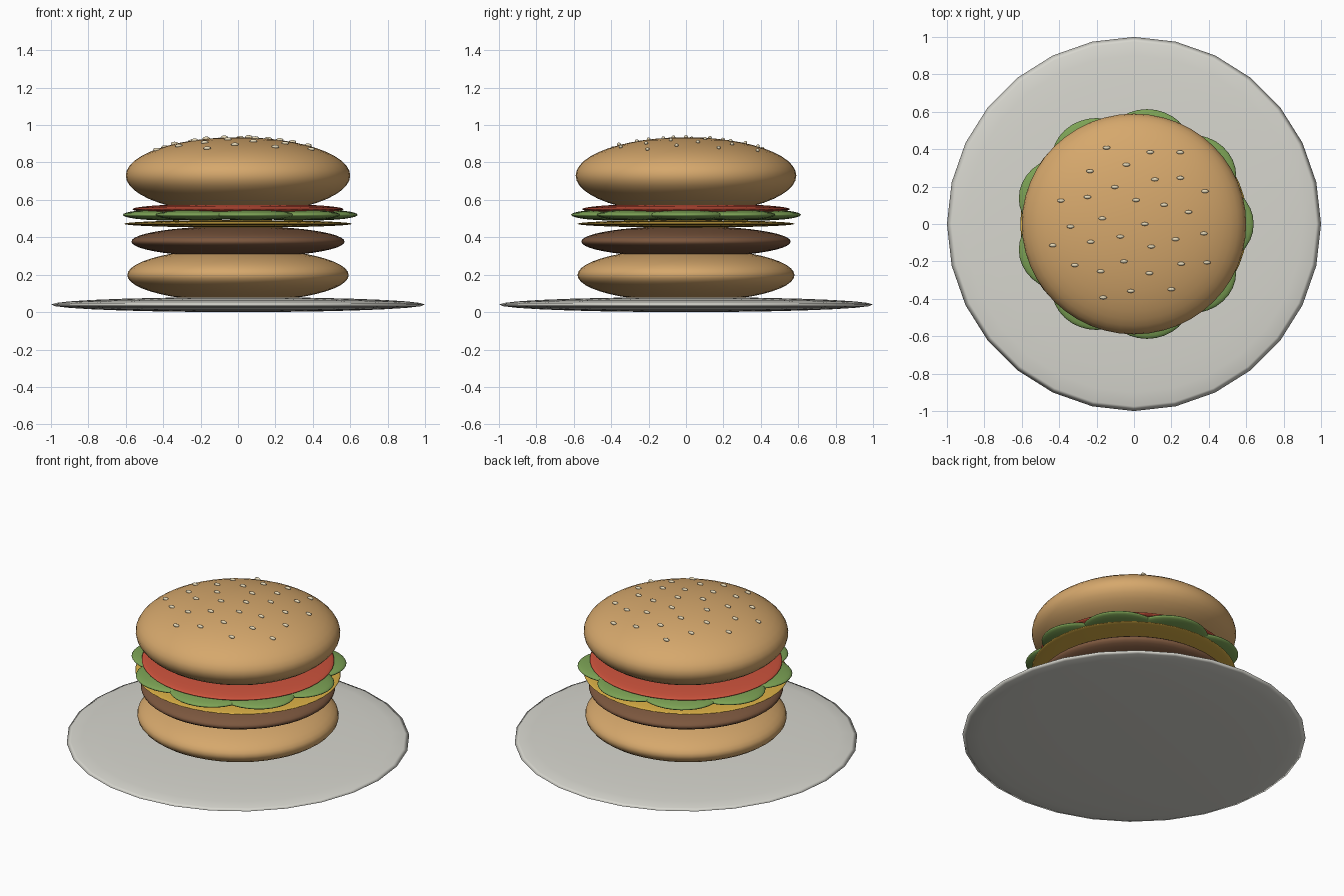
import bpy, math

if "Cube" in bpy.data.objects:
    bpy.data.objects.remove(bpy.data.objects["Cube"])


def material(name, rgb):
    m = bpy.data.materials.new(name)
    m.diffuse_color = (*rgb, 1)
    m.use_nodes = True
    m.node_tree.nodes["Principled BSDF"].inputs["Base Color"].default_value = m.diffuse_color
    return m


PLATE = material("plate grey", (0.68, 0.675, 0.62))
BUN = material("bun brown", (0.67, 0.39, 0.15))
PATTY = material("meat brown", (0.20, 0.095, 0.048))
CHEESE = material("cheese yellow", (0.70, 0.43, 0.06))
LETTUCE = material("lettuce green", (0.20, 0.36, 0.09))
TOMATO = material("tomato red", (0.60, 0.085, 0.045))
SEED = material("seed cream", (0.78, 0.68, 0.47))


def ellipsoid(name, loc, radii, mat, segments=48, rings=24):
    bpy.ops.mesh.primitive_uv_sphere_add(segments=segments, ring_count=rings, radius=1, location=loc)
    ob = bpy.context.object
    ob.name = name
    ob.scale = radii
    bpy.ops.object.transform_apply(location=False, rotation=False, scale=True)
    bpy.ops.object.shade_smooth()
    ob.data.materials.append(mat)
    return ob


# Stacked layers, bottom to top
ellipsoid("plate", (0, 0, 0.04), (1, 1, 0.04), PLATE, 28, 14)
ellipsoid("bottom_bun", (0, 0, 0.198), (0.592, 0.58, 0.143), BUN)
ellipsoid("patty", (0, 0, 0.377), (0.57, 0.56, 0.084), PATTY)
ellipsoid("cheese", (0, 0, 0.472), (0.608, 0.58, 0.02), CHEESE)
ellipsoid("tomato", (0, 0, 0.55), (0.565, 0.555, 0.032), TOMATO)
TOP_Z, TOP_R, TOP_H = 0.73, 0.6, 0.205
ellipsoid("top_bun", (0, 0, TOP_Z), (TOP_R, 0.59, TOP_H), BUN)

# Ring of nine overlapping lettuce leaves
for i in range(9):
    a = math.radians(40 * i)
    ellipsoid(f"lettuce_leaf_{i}", (0.4 * math.cos(a), 0.4 * math.sin(a), 0.52),
              (0.24, 0.22, 0.03), LETTUCE, 32, 16)

# Sesame seeds in a golden-angle spiral on the bun
for i in range(32):
    r = math.sqrt(0.0066 * (i + 0.5))
    a = -2.4 * i
    z = TOP_Z + TOP_H * math.sqrt(1 - (r / TOP_R) ** 2)
    ellipsoid(f"seed_{i}", (r * math.cos(a), r * math.sin(a), z + 0.002),
              (0.02, 0.01, 0.01), SEED, 12, 8)
